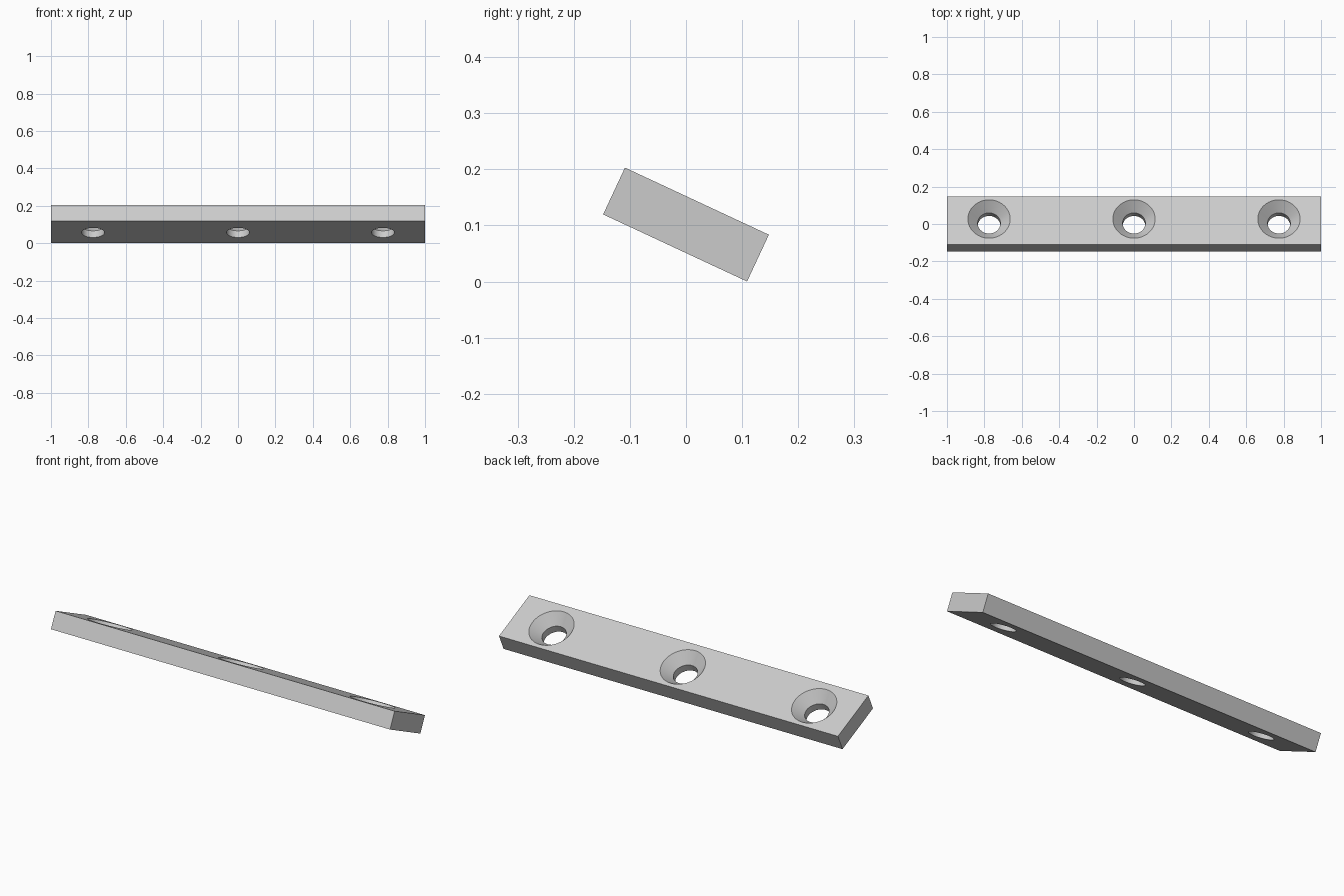
import bpy, bmesh
from math import radians, sin, cos, pi

cube = bpy.data.objects.get("Cube")
if cube:
    bpy.data.objects.remove(cube, do_unlink=True)

LENGTH, WIDTH, THICK = 2.0, 0.283, 0.092
TILT = radians(25)
HOLE_X, HOLE_Y = (-0.775, 0.0, 0.775), 0.008
R_HOLE, R_SINK, SINK = 0.061, 0.113, 0.053
SIDES = 64
OVER = 0.02

grey = bpy.data.materials.new("plain grey")
grey.use_nodes = True
colour = (0.6, 0.6, 0.6, 1)
grey.diffuse_color = colour
grey.node_tree.nodes["Principled BSDF"].inputs["Base Color"].default_value = colour


def add_object(name, bm):
    bmesh.ops.recalc_face_normals(bm, faces=bm.faces)
    mesh = bpy.data.meshes.new(name)
    bm.to_mesh(mesh)
    bm.free()
    mesh.materials.append(grey)
    ob = bpy.data.objects.new(name, mesh)
    bpy.context.collection.objects.link(ob)
    return ob


# Rectangular bar
bm = bmesh.new()
bmesh.ops.create_cube(bm, size=1)
bmesh.ops.scale(bm, vec=(LENGTH, WIDTH, THICK), verts=bm.verts)
bar = add_object("mounting_bar", bm)

# Countersunk hole cutters: straight bore widening to a cone at the top
top = THICK / 2
slope = (R_SINK - R_HOLE) / SINK
profile = [(R_HOLE, -top - OVER), (R_HOLE, top - SINK),
           (R_SINK + slope * OVER, top + OVER)]
bm = bmesh.new()
for x in HOLE_X:
    rings = [[bm.verts.new((x + r * cos(2 * pi * i / SIDES),
                            HOLE_Y + r * sin(2 * pi * i / SIDES), z))
              for i in range(SIDES)] for r, z in profile]
    for low, high in zip(rings, rings[1:]):
        for i in range(SIDES):
            j = (i + 1) % SIDES
            bm.faces.new((low[i], low[j], high[j], high[i]))
    bm.faces.new(rings[0])
    bm.faces.new(rings[-1])
cutter = add_object("hole_cutter", bm)
cutter.hide_render = True

# Cut the holes, then drop the cutter
cut = bar.modifiers.new("screw holes", 'BOOLEAN')
cut.operation = 'DIFFERENCE'
cut.solver = 'EXACT'
cut.object = cutter
bpy.ops.object.select_all(action='DESELECT')
bar.select_set(True)
bpy.context.view_layer.objects.active = bar
bpy.ops.object.modifier_apply(modifier=cut.name)
bpy.data.objects.remove(cutter, do_unlink=True)
bpy.ops.object.shade_smooth_by_angle(angle=radians(30))

# Tilt the bar so that it rests on its rear lower edge
bar.rotation_euler.x = -TILT
bar.location.z = (WIDTH * sin(TILT) + THICK * cos(TILT)) / 2
